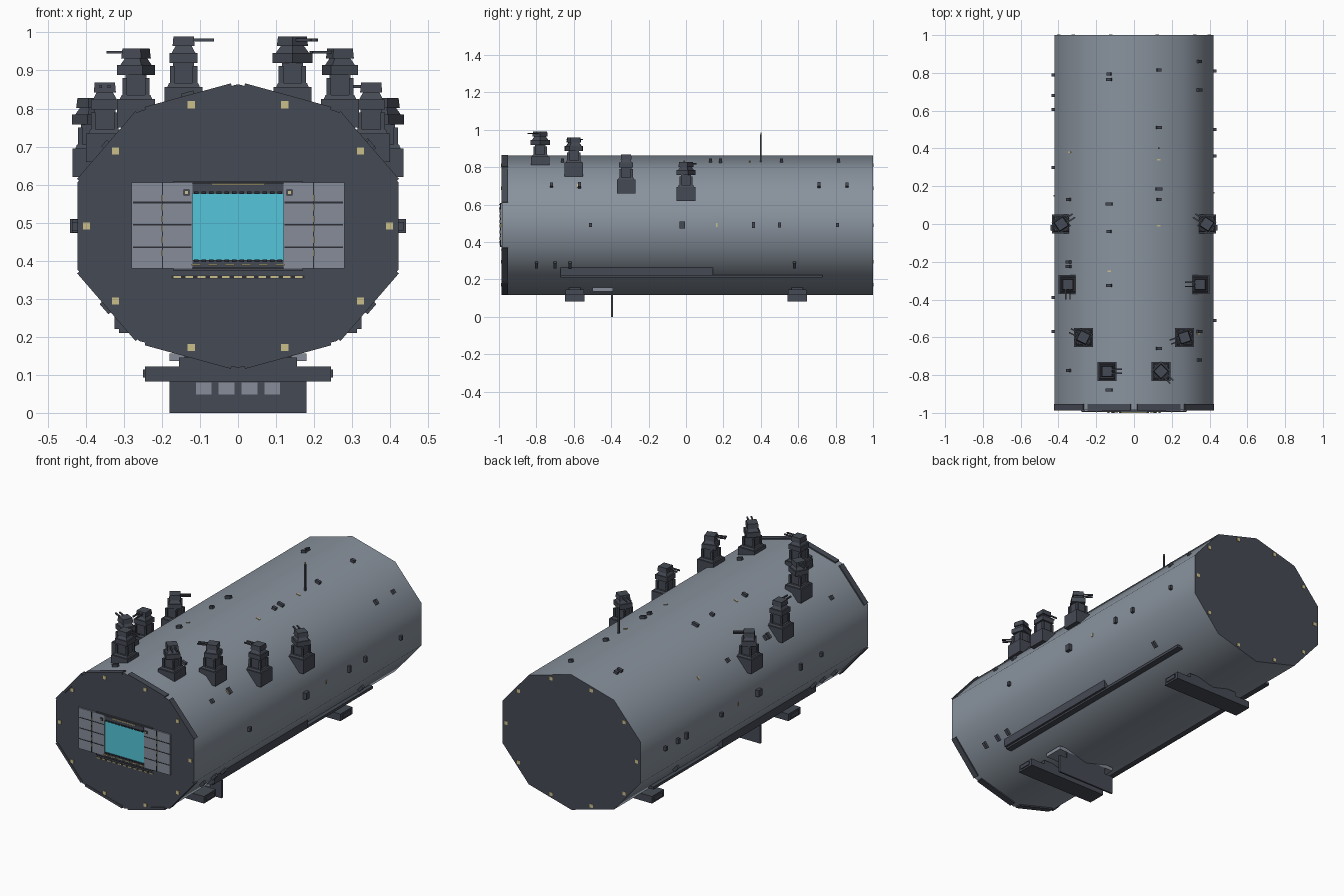
import bpy, bmesh
from math import sin, cos, radians, atan2
from mathutils import Matrix, Vector

cube = bpy.data.objects.get("Cube")
if cube:
    bpy.data.objects.remove(cube, do_unlink=True)


def material(name, rgb):
    m = bpy.data.materials.new(name)
    m.use_nodes = True
    m.diffuse_color = (*rgb, 1)
    m.node_tree.nodes["Principled BSDF"].inputs["Base Color"].default_value = (*rgb, 1)
    return m


HULL = material("hull grey", (0.25, 0.29, 0.34))
DARK = material("dark slate", (0.06, 0.068, 0.088))
BLACK = material("near black", (0.025, 0.028, 0.035))
PANEL = material("panel grey", (0.24, 0.265, 0.32))
CYAN = material("cyan field", (0.09, 0.56, 0.70))
LAMP = material("pale yellow", (0.60, 0.52, 0.26))

RX, RZ, CZ, FRONT = 0.443, 0.373, 0.491, -0.985


def finish(name, bm, mats):
    bmesh.ops.recalc_face_normals(bm, faces=bm.faces)
    me = bpy.data.meshes.new(name)
    bm.to_mesh(me)
    bm.free()
    for m in mats:
        me.materials.append(m)
    ob = bpy.data.objects.new(name, me)
    bpy.context.collection.objects.link(ob)
    return ob


def add_box(bm, centre, size, basis=None, taper=1):
    """Box with optional rotation; taper narrows its top."""
    rot = basis or Matrix.Identity(4)
    verts = bmesh.ops.create_cube(bm, size=1)["verts"]
    for v in verts:
        k = taper if v.co.z > 0 else 1
        p = Vector((v.co.x * size[0] * k, v.co.y * size[1] * k, v.co.z * size[2]))
        v.co = rot @ p + Vector(centre)


def boxes(name, mat, items):
    bm = bmesh.new()
    for item in items:
        add_box(bm, *item)
    return finish(name, bm, [mat])


def span(x0, x1, y0, y1, z0, z1):
    """Box item given by its limits."""
    return ((x0 + x1) / 2, (y0 + y1) / 2, (z0 + z1) / 2), (x1 - x0, y1 - y0, z1 - z0)


def both(*limits):
    """The same box on both sides."""
    c, s = span(*limits)
    return [(c, s), ((-c[0], c[1], c[2]), s)]


def corner(k, y=0):
    a = radians(36 * k)
    return Vector((RX * sin(a), y, CZ + RZ * cos(a)))


def on_facet(k, y, size, lift=0.0):
    """Box lying on hull facet k: size is (around, along, height)."""
    a, b = corner(k, y), corner(k + 1, y)
    t = (b - a).normalized()
    n = t.cross(Vector((0, 1, 0)))
    basis = Matrix((t, Vector((0, 1, 0)), n)).transposed().to_4x4()
    return (a + b) / 2 + n * lift, size, basis


# Ten-sided hull with dark end caps
bm = bmesh.new()
ends = [[bm.verts.new(corner(k, y)) for k in range(10)] for y in (FRONT, 1)]
for ring in ends:
    bm.faces.new(ring).material_index = 1
for k in range(10):
    j = (k + 1) % 10
    bm.faces.new((ends[0][k], ends[0][j], ends[1][j], ends[1][k]))
hull = finish("hull", bm, [HULL, DARK])
bpy.context.view_layer.objects.active = hull
hull.select_set(True)
bpy.ops.object.shade_smooth_by_angle(angle=radians(60))

# Armour plates round the bow, leaving the side facets bare
boxes("bow_plates", DARK, [on_facet(k, -0.97, (0.235, 0.034, 0.014))
                           for k in range(10) if k not in (2, 7)])

# Marker lamps on both caps
lamps = []
for y in (FRONT, 0.999):
    for k in range(10):
        p = (corner(k, y) + corner(k + 1, y)) / 2
        lamps.append(((p.x * 0.945, y, CZ + (p.z - CZ) * 0.945), (0.019, 0.006, 0.019)))
boxes("cap_lamps", LAMP, lamps)

# Hangar opening, side panels and trim
boxes("hangar_field", CYAN, [span(-0.12, 0.12, -0.989, FRONT, 0.4, 0.578)])
boxes("hangar_panels", PANEL, both(0.12, 0.28, -0.993, FRONT, 0.38, 0.605))
seams = [b for z in (0.435, 0.495, 0.553) for b in both(0.122, 0.276, -0.9945, -0.99, z - 0.002, z + 0.002)]
seams += both(0.197, 0.2, -0.9945, -0.99, 0.38, 0.605)
boxes("panel_seams", BLACK, seams)
frame = [span(-0.12, 0.12, -0.995, FRONT, 0.577, 0.603),
         span(-0.12, 0.12, -0.995, FRONT, 0.382, 0.402),
         span(-0.17, 0.17, -0.995, FRONT, 0.604, 0.61),
         span(-0.17, 0.17, -0.995, FRONT, 0.373, 0.379)]
frame += both(0.128, 0.143, -0.998, FRONT, 0.572, 0.587)
boxes("hangar_frame", DARK, frame)
boxes("hangar_teeth", BLACK, [((-0.11 + 0.02 * i, -0.996, z), (0.012, 0.006, 0.007))
                              for i in range(12) for z in (0.4, 0.579)])
guide = [span(-0.07, 0.07, -1, -0.99, 0.599, 0.603)]
guide += both(0.132, 0.139, -1, -0.99, 0.576, 0.583)
for z in (0.42, 0.455, 0.485, 0.51, 0.54, 0.565):
    guide += both(0.197, 0.201, -0.997, -0.99, z - 0.008, z + 0.008)
guide += [((-0.16 + 0.032 * i, -0.987, 0.357), (0.02, 0.006, 0.005)) for i in range(11)]
guide += [((-0.11 + 0.044 * i, -0.998, 0.39), (0.025, 0.004, 0.004)) for i in range(6)]
boxes("guide_lights", LAMP, guide)
boxes("guide_light_rail", BLACK, [span(-0.175, 0.175, -0.987, FRONT, 0.353, 0.361)])


# Gun turrets: position and barrel direction
def turret(name, x, y, z, aim):
    bm = bmesh.new()
    spin = Matrix.Rotation(atan2(aim[1], aim[0]), 4, "Z")

    def block(h0, h1, w, taper=1, turn=None):
        add_box(bm, (x, y, z + (h0 + h1) / 2), (w, w, h1 - h0), turn, taper)

    block(-0.03, 0.045, 0.1)
    block(0.045, 0.055, 0.085, 0.9)
    block(0.055, 0.108, 0.055)
    for sx in (-1, 1):
        for sy in (-1, 1):
            add_box(bm, (x + sx * 0.03, y + sy * 0.03, z + 0.075), (0.012, 0.012, 0.05))
    block(0.108, 0.134, 0.074, 1, spin)
    block(0.134, 0.152, 0.062, 0.7, spin)
    block(0.152, 0.178, 0.058, 0.92, spin)
    for side in (-0.011, 0.011):
        offset = spin @ Vector((0.05, side, 0.168))
        add_box(bm, Vector((x, y, z)) + offset, (0.06, 0.007, 0.007), spin)
    finish(name, bm, [DARK])


for n, (x, y, z, aims) in enumerate([
        (0.385, 0, 0.65, ((-3, 2), (3, 2))),
        (0.35, -0.32, 0.69, ((-1, 0), (0, -1))),
        (0.268, -0.6, 0.78, ((-3, -1), (-2, 1))),
        (0.143, -0.78, 0.812, ((1, -1), (1, 0)))], 1):
    turret(f"left_turret_{n}", x, y, z, aims[0])
    turret(f"right_turret_{n}", -x, y, z, aims[1])

# Side rails along the lower hull
boxes("side_rails", DARK, both(0.26, 0.325, -0.67, 0.145, 0.22, 0.268)
      + both(0.24, 0.313, -0.67, 0.73, 0.21, 0.224))

# Cross-beam skids under the hull
for name, y in (("front_skid", -0.595), ("rear_skid", 0.595)):
    boxes(name, DARK, [span(-0.245, 0.245, y - 0.052, y + 0.052, 0.083, 0.122),
                       span(-0.25, 0.25, y - 0.035, y + 0.035, 0.093, 0.114),
                       span(-0.155, 0.155, y - 0.05, y + 0.05, 0.12, 0.146),
                       span(-0.14, 0.14, y - 0.03, y + 0.03, 0.14, 0.165)])

# Ventral fin with windows and its mounting block
boxes("ventral_fin", DARK, [span(-0.18, 0.18, -0.4, -0.39, 0, 0.1),
                            span(-0.13, 0.13, -0.4, -0.39, 0.1, 0.14)])
boxes("fin_windows", PANEL, [((x, -0.4, 0.064), (0.042, 0.004, 0.032))
                             for x in (-0.09, -0.03, 0.03, 0.09)])
boxes("fin_mount", PANEL, [span(-0.18, 0.18, -0.5, -0.39, 0.136, 0.156)])

# Mast
boxes("mast", DARK, [span(0.126, 0.134, 0.396, 0.404, 0.82, 0.975)])
boxes("mast_light", LAMP, [span(0.127, 0.133, 0.397, 0.403, 0.975, 0.985)])

# Small hull fittings, by facet
fittings = {0: (0.815, 0.51, 0.185, 0.13, -0.66), 1: (0.86, 0.71, -0.57, -0.72),
            2: (0.81, 0.5, 0.36, -0.51), 3: (0.58, -0.62, -0.7, -0.8),
            6: (0.58, -0.62, -0.7, -0.8), 7: (0.79, 0.68, 0.605, 0.3, -0.03, -0.39, -0.57),
            8: (0.13, -0.2, -0.225, -0.775), 9: (0.795, 0.765, 0.105, -0.04, -0.325, -0.88)}
items = []
for k, ys in fittings.items():
    for i, y in enumerate(ys):
        w = 0.036 if k in (3, 6) else 0.022 + 0.006 * (i % 3)
        items.append(on_facet(k, y, (w, 0.016, 0.03)))
items += [on_facet(k, -0.02, (0.036, 0.03, 0.04)) for k in (2, 7)]
boxes("hull_fittings", DARK, items)
boxes("hull_lamps", LAMP, [on_facet(k, y, (0.02, 0.008, 0.008)) for k, y in (
    (0, 0.34), (0, -0.01), (1, -0.58), (2, 0.165), (2, 0.5), (7, 0.15), (8, 0.38), (9, -0.25))])
